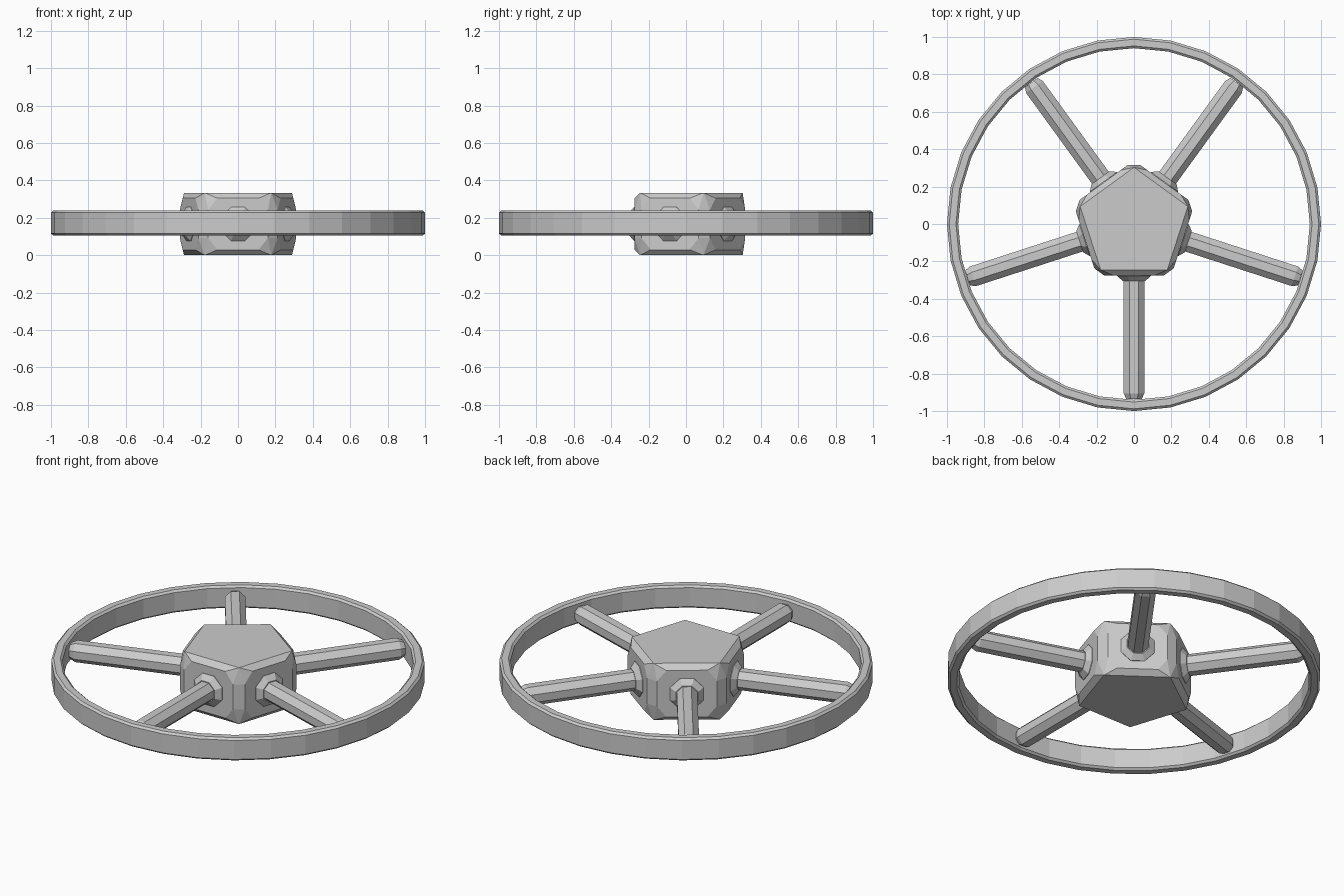
import bpy
import bmesh
from math import cos, sin, tan, pi, radians
from mathutils import Matrix, Vector

if "Cube" in bpy.data.objects:
    bpy.data.objects.remove(bpy.data.objects["Cube"], do_unlink=True)

MID = 0.167      # height of the wheel's middle plane
SIDES = 5
FACE = 0.275     # distance from axis to each hub face


def add_object(name, bm, matrix=None):
    bmesh.ops.recalc_face_normals(bm, faces=bm.faces)
    mesh = bpy.data.meshes.new(name)
    bm.to_mesh(mesh)
    bm.free()
    obj = bpy.data.objects.new(name, mesh)
    bpy.context.collection.objects.link(obj)
    if matrix:
        obj.matrix_world = matrix
    return obj


def bridge_rings(bm, rings, closed=False):
    """Join successive rings of equal vertex count with quads."""
    count = len(rings[0])
    pairs = list(zip(rings, rings[1:]))
    if closed:
        pairs.append((rings[-1], rings[0]))
    for a, b in pairs:
        for i in range(count):
            j = (i + 1) % count
            bm.faces.new((a[i], a[j], b[j], b[i]))


def make_rim(segments=32):
    # Flat band with chamfered rims
    profile = [(1.0, 0.056), (0.988, 0.067), (0.952, 0.067), (0.94, 0.056)]
    profile += [(r, -z) for r, z in reversed(profile)]
    bm = bmesh.new()
    rings = []
    for r, z in profile:
        angles = [2 * pi * i / segments for i in range(segments)]
        rings.append([bm.verts.new((r * cos(a), r * sin(a), z)) for a in angles])
    bridge_rings(bm, rings, closed=True)
    add_object("rim", bm, Matrix.Translation((0, 0, 0.172)))


def make_hub():
    # Pentagonal block with cut edges and corners, as a convex hull
    bm = bmesh.new()
    corner = 0.245 * tan(pi / SIDES)
    for k in range(SIDES):
        turn = Matrix.Rotation(2 * pi * k / SIDES, 3, 'Z')
        for up in (-1, 1):
            bm.verts.new(turn @ Vector((corner, -0.245, up * MID)))
            for side in (-1, 1):
                bm.verts.new(turn @ Vector((side * 0.11, -FACE, up * 0.138)))
                bm.verts.new(turn @ Vector((side * 0.16, -FACE, up * 0.075)))
    bmesh.ops.convex_hull(bm, input=bm.verts)
    bmesh.ops.dissolve_limit(bm, angle_limit=radians(1),
                             verts=bm.verts, edges=bm.edges)
    add_object("hub", bm, Matrix.Translation((0, 0, MID)))


def make_arm(name, stations, matrix):
    # Octagonal bar running along -y; stations are (distance, half width)
    bm = bmesh.new()
    rings = []
    for dist, half in stations:
        radius = half / cos(pi / 8)
        angles = [pi / 8 + i * pi / 4 for i in range(8)]
        rings.append([bm.verts.new((radius * cos(a), -dist, radius * sin(a)))
                      for a in angles])
    bridge_rings(bm, rings)
    bm.faces.new(rings[0])
    bm.faces.new(rings[-1])
    add_object(name, bm, matrix)


make_rim()
make_hub()
for k in range(SIDES):
    place = Matrix.Translation((0, 0, MID)) @ Matrix.Rotation(2 * pi * k / SIDES, 4, 'Z')
    make_arm(f"spoke_{k + 1}", [(0.2, 0.055), (0.905, 0.055), (0.935, 0.042)], place)
    make_arm(f"spoke_collar_{k + 1}", [(0.25, 0.09), (0.278, 0.09), (0.305, 0.06)], place)
